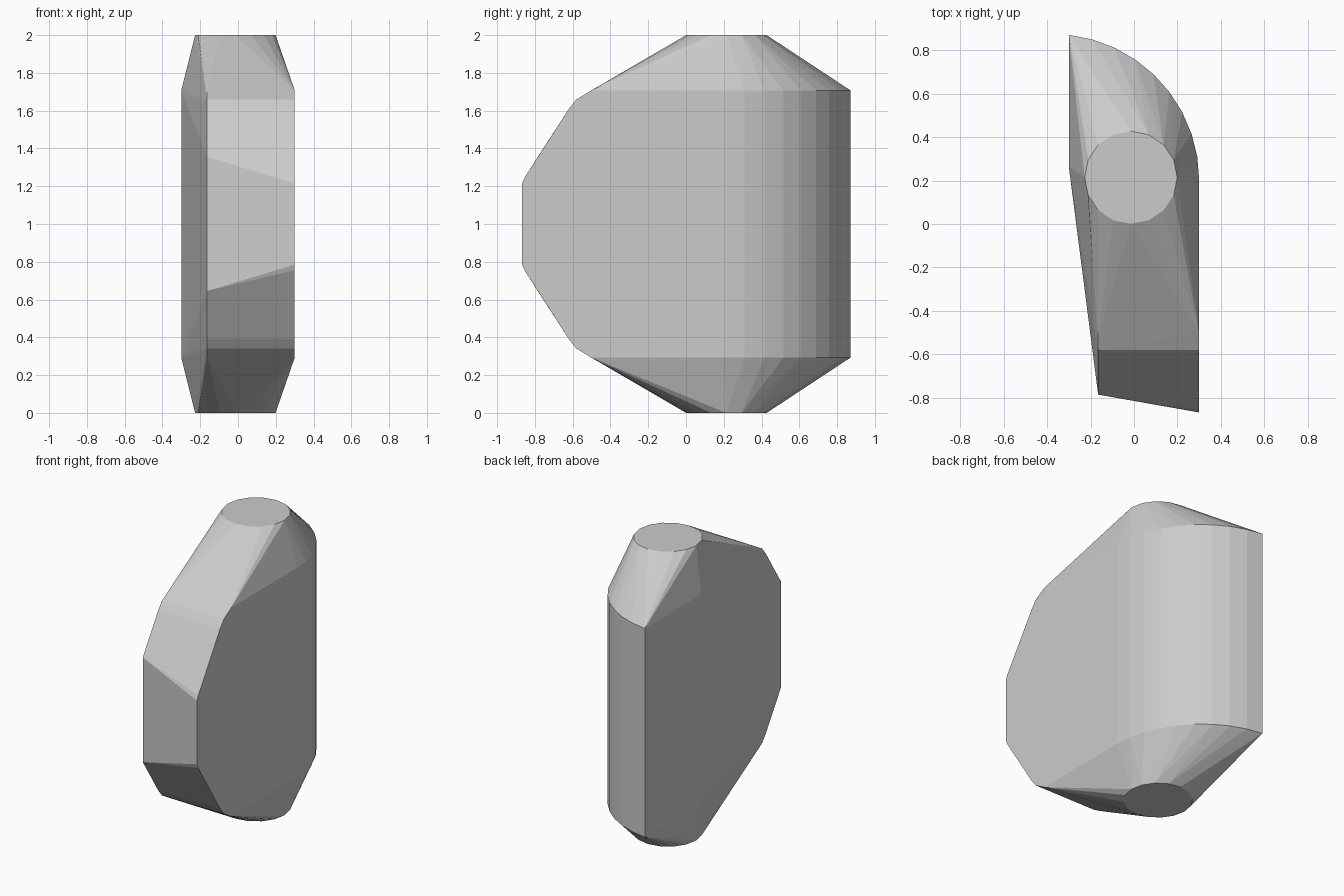
import bpy, bmesh, math

if "Cube" in bpy.data.objects:
    bpy.data.objects.remove(bpy.data.objects["Cube"])

bm = bmesh.new()

def mirrored(x, y, h):
    # add a point above and below the mid-height plane z = 1
    for s in (1, -1):
        bm.verts.new((x, y, 1 + s * h))

# round flat caps at top and bottom
for i in range(16):
    a = i * math.tau / 16
    mirrored(-0.014 + 0.213 * math.cos(a), 0.214 + 0.213 * math.sin(a), 1.0)

# curved back wall
R, cx, cy = 0.674, -0.374, 0.2
end = math.acos((-0.3 - cx) / R)
for i in range(10):
    a = end * i / 9
    mirrored(cx + R * math.cos(a), cy + R * math.sin(a), 0.708)

# left rear edge
mirrored(-0.3, 0.265, 0.708)

# chamfered front: profile on the right side and on the narrower left side
for y, h in ((-0.867, 0.215), (-0.855, 0.245), (-0.62, 0.61), (-0.58, 0.66), (-0.5, 0.708)):
    mirrored(0.3, y, h)
for y, h in ((-0.785, 0.355), (-0.62, 0.61), (-0.58, 0.66), (-0.52, 0.695)):
    mirrored(-0.165, y, h)

# wrap everything in one convex stone-like body
res = bmesh.ops.convex_hull(bm, input=bm.verts[:])
loose = [v for v in bm.verts if not v.link_faces]
bmesh.ops.delete(bm, geom=loose, context='VERTS')
bmesh.ops.dissolve_limit(bm, angle_limit=math.radians(0.5), verts=bm.verts[:], edges=bm.edges[:])
bmesh.ops.recalc_face_normals(bm, faces=bm.faces[:])

mesh = bpy.data.meshes.new("faceted_block")
bm.to_mesh(mesh)
bm.free()
block = bpy.data.objects.new("faceted_block", mesh)
bpy.context.collection.objects.link(block)
